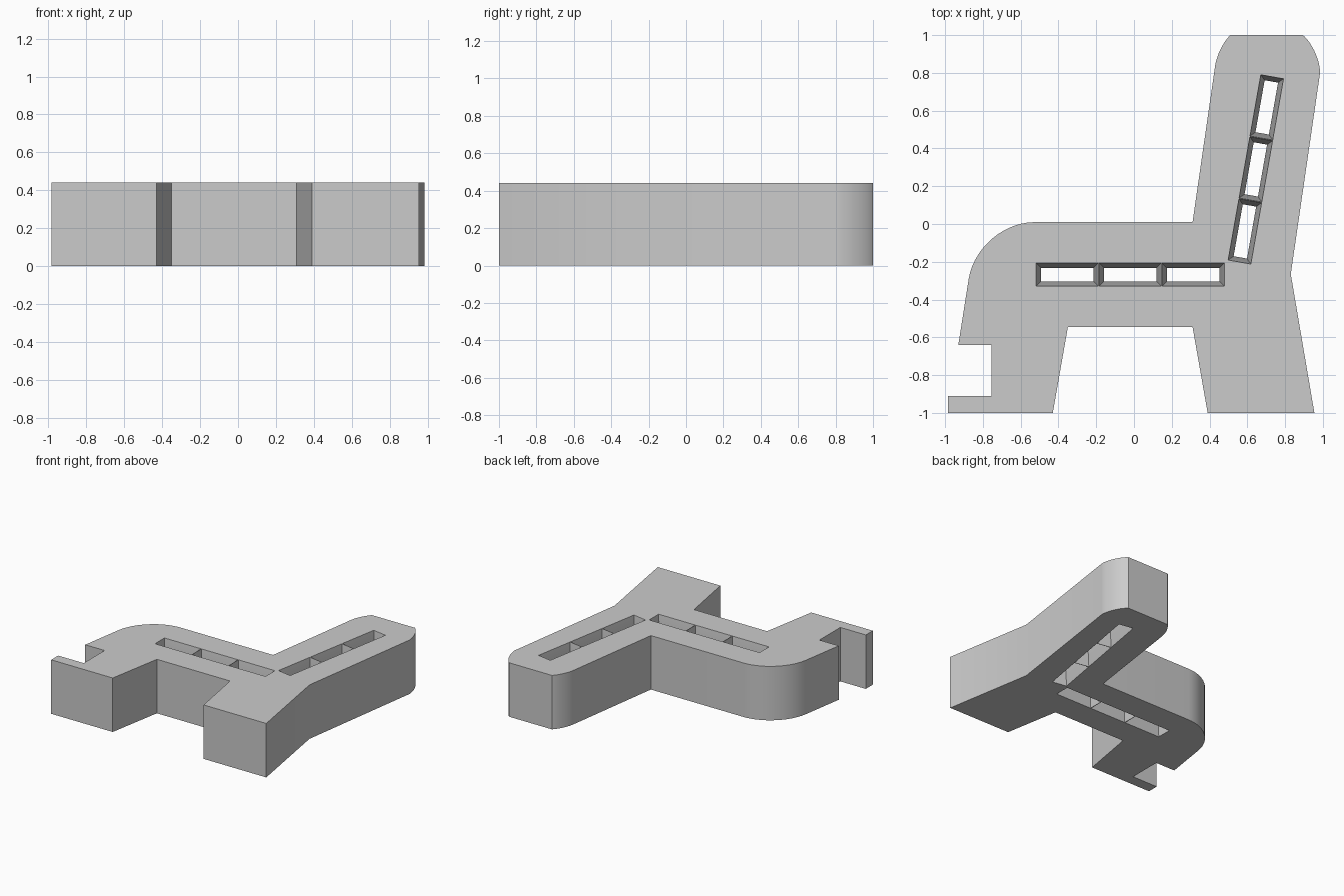
import bpy, bmesh, math
from mathutils import Vector, Matrix

HEIGHT = 0.44

cube = bpy.data.objects.get("Cube")
if cube:
    bpy.data.objects.remove(cube, do_unlink=True)

grey = bpy.data.materials.new("plain grey")
grey.use_nodes = True
colour = (0.6, 0.6, 0.6, 1)
grey.diffuse_color = colour
grey.node_tree.nodes["Principled BSDF"].inputs["Base Color"].default_value = colour


def make_object(name, bm):
    bmesh.ops.recalc_face_normals(bm, faces=bm.faces)
    mesh = bpy.data.meshes.new(name)
    bm.to_mesh(mesh)
    bm.free()
    mesh.materials.append(grey)
    obj = bpy.data.objects.new(name, mesh)
    bpy.context.collection.objects.link(obj)
    return obj


def rounded(start, corner, end, steps=14):
    """Round a corner between two points."""
    a, c, b = Vector(start), Vector(corner), Vector(end)
    h, k = a.lerp(c, 0.55), b.lerp(c, 0.55)
    points = []
    for i in range(steps + 1):
        t = i / steps
        s = 1 - t
        points.append(a * s**3 + h * 3 * s * s * t + k * 3 * s * t * t + b * t**3)
    return points


# Chair-shaped outline: legs, back, seat, front edge with a notch
outline = [(-0.985, -1), (-0.43, -1), (-0.35, -0.545), (0.31, -0.545),
           (0.39, -1), (0.955, -1), (0.83, -0.265)]
outline += rounded((0.985, 0.80), (0.985, 0.92), (0.895, 1))
outline += rounded((0.51, 1), (0.445, 0.94), (0.43, 0.84))
outline += [(0.31, 0.01)]
outline += rounded((-0.525, 0.01), (-0.825, 0.01), (-0.875, -0.29))
outline += [(-0.93, -0.64), (-0.755, -0.64), (-0.755, -0.91), (-0.985, -0.91)]

bm = bmesh.new()
base = bm.faces.new([bm.verts.new((p[0], p[1], 0)) for p in outline])
top = bmesh.ops.extrude_face_region(bm, geom=[base])["geom"]
bmesh.ops.translate(bm, vec=(0, 0, HEIGHT),
                    verts=[v for v in top if isinstance(v, bmesh.types.BMVert)])
body = make_object("chair_profile_body", bm)


def add_slot(bm, centre, angle):
    """Three hourglass cells in a row, meeting at thin ridges."""
    length, width, inset, gap = 1.0, 0.122, 0.025, 0.004
    cell = length / 3
    levels = [(-0.02, 0), (0, 0), (HEIGHT / 2, inset), (HEIGHT, 0), (HEIGHT + 0.02, 0)]
    place = Matrix.Translation((*centre, 0)) @ Matrix.Rotation(angle, 4, "Z")
    for i in (-1, 0, 1):
        rings = []
        for z, shrink in levels:
            dx = (cell - gap) / 2 - shrink
            dy = width / 2 - shrink
            rings.append([bm.verts.new(place @ Vector((i * cell + sx * dx, sy * dy, z)))
                          for sx, sy in ((-1, -1), (1, -1), (1, 1), (-1, 1))])
        bm.faces.new(rings[0][::-1])
        bm.faces.new(rings[-1])
        for low, high in zip(rings, rings[1:]):
            for j in range(4):
                k = (j + 1) % 4
                bm.faces.new((low[j], low[k], high[k], high[j]))


# Slots through the seat and the back
bm = bmesh.new()
add_slot(bm, (-0.02, -0.268), 0)
add_slot(bm, (0.645, 0.289), math.radians(80))
cutter = make_object("slot_cutter", bm)
cutter.hide_render = True

cut = body.modifiers.new("slots", "BOOLEAN")
cut.operation = "DIFFERENCE"
cut.solver = "EXACT"
cut.object = cutter

bpy.ops.object.select_all(action="DESELECT")
body.select_set(True)
bpy.context.view_layer.objects.active = body
bpy.ops.object.modifier_apply(modifier=cut.name)
bpy.data.objects.remove(cutter, do_unlink=True)
bpy.ops.object.shade_smooth_by_angle(angle=math.radians(20))
